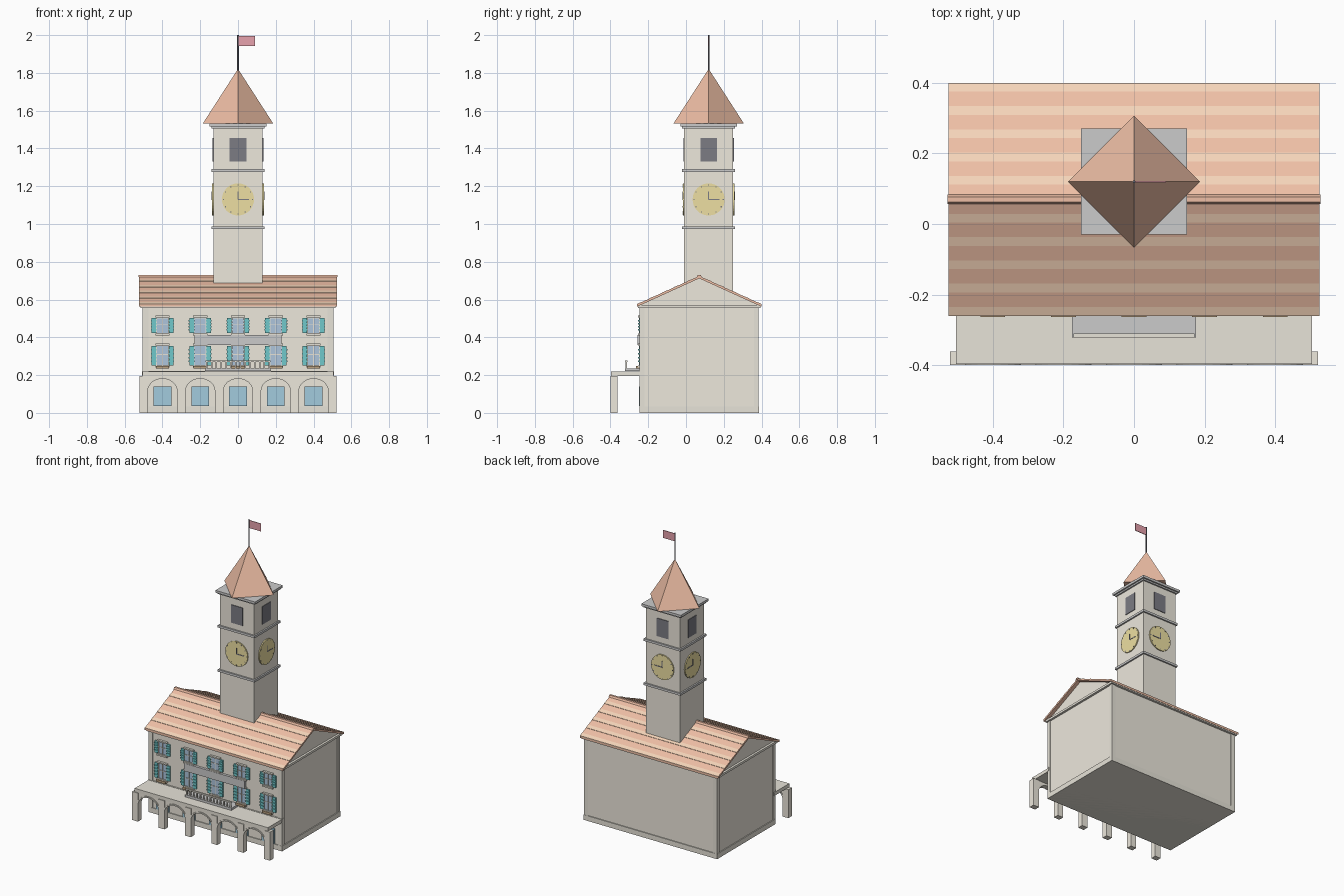
import bpy, bmesh, math
from mathutils import Matrix, Vector

if "Cube" in bpy.data.objects:
    bpy.data.objects.remove(bpy.data.objects["Cube"])


def mat(name, r, g, b):
    m = bpy.data.materials.new(name)
    m.diffuse_color = (r, g, b, 1)
    m.use_nodes = True
    m.node_tree.nodes["Principled BSDF"].inputs["Base Color"].default_value = m.diffuse_color
    return m


WALL = mat("plaster", 0.85, 0.81, 0.72)
TRIM = mat("trim", 0.80, 0.77, 0.69)
STONE = mat("pale_stone", 0.78, 0.78, 0.76)
TILE = mat("tile", 0.86, 0.52, 0.38)
TILE2 = mat("light_tile", 0.92, 0.67, 0.49)
GLASS = mat("glass", 0.36, 0.60, 0.73)
PANE = mat("upper_glass", 0.42, 0.56, 0.72)
TEAL = mat("shutter_teal", 0.16, 0.58, 0.60)
GOLD = mat("gold", 0.85, 0.74, 0.36)
DARK = mat("dark", 0.20, 0.20, 0.23)
BROWN = mat("brown", 0.50, 0.36, 0.22)
RED = mat("flag_red", 0.80, 0.36, 0.42)


def finish(name, bm, m):
    bmesh.ops.recalc_face_normals(bm, faces=bm.faces)
    me = bpy.data.meshes.new(name)
    bm.to_mesh(me)
    bm.free()
    ob = bpy.data.objects.new(name, me)
    bpy.context.collection.objects.link(ob)
    me.materials.append(m)
    return ob


def boxes(name, items, m):
    """One object from boxes given as (x0, x1, y0, y1, z0, z1)."""
    bm = bmesh.new()
    for x0, x1, y0, y1, z0, z1 in items:
        M = Matrix.Translation(((x0 + x1) / 2, (y0 + y1) / 2, (z0 + z1) / 2))
        M = M @ Matrix.Diagonal((x1 - x0, y1 - y0, z1 - z0, 1))
        bmesh.ops.create_cube(bm, size=1, matrix=M)
    return finish(name, bm, m)


def prisms(name, profiles, axis, a, b, m):
    """Extrude profiles along x (points are y,z) or along y (points are x,z)."""
    bm = bmesh.new()
    for pts in profiles:
        vs = [bm.verts.new((a, p, q) if axis == 'x' else (p, a, q)) for p, q in pts]
        ext = bmesh.ops.extrude_face_region(bm, geom=[bm.faces.new(vs)], use_keep_orig=True)
        d = Vector((b - a, 0, 0)) if axis == 'x' else Vector((0, b - a, 0))
        bmesh.ops.translate(bm, vec=d, verts=[v for v in ext['geom'] if isinstance(v, bmesh.types.BMVert)])
    return finish(name, bm, m)


def cone(name, r1, r2, h, loc, n, m, rot=Matrix()):
    bm = bmesh.new()
    bmesh.ops.create_cone(bm, cap_ends=True, segments=n, radius1=r1, radius2=r2, depth=h,
                          matrix=Matrix.Translation(loc) @ rot)
    return finish(name, bm, m)


CY = 0.07            # ridge line in y
BAYS = [-0.4, -0.2, 0, 0.2, 0.4]
FRONT = -0.24


def slope(s, t, lift=0.0):
    return (CY + s * 0.33 * t, 0.725 - 0.15 * t + lift)


# main block with gables, plinth, cornice and corner strips
prisms("main_block", [[(FRONT, 0), (0.38, 0), (0.38, 0.572), (CY, 0.713), (FRONT, 0.572)]],
       'x', -0.5, 0.5, WALL)
boxes("plinth", [(-0.506, 0.506, FRONT - 0.006, 0.386, 0, 0.035)], TRIM)
boxes("cornice", [(-0.515, 0.515, FRONT - 0.015, 0.395, 0.556, 0.571)], TRIM)
boxes("corner_strips", [(min(s * 0.475, s * 0.505), max(s * 0.475, s * 0.505), y, y + 0.025, 0.03, 0.56)
                        for s in (-1, 1) for y in (FRONT - 0.005, 0.36)], TRIM)
boxes("string_course", [(-0.508, 0.508, FRONT - 0.008, FRONT + 0.01, 0.198, 0.222)], TRIM)

# roof slabs, banded tile courses and ridge cap
slabs, bands = [], []
for s in (-1, 1):
    slabs.append([slope(s, 0), slope(s, 1), slope(s, 1, -0.013), slope(s, 0, -0.013)])
    for i in range(5):
        t1 = 1 - i * 0.2
        t0 = t1 - 0.075
        bands.append([slope(s, t0, -0.002), slope(s, t0, 0.001), slope(s, t1, 0.002), slope(s, t1, -0.002)])
prisms("roof", slabs, 'x', -0.525, 0.525, TILE)
prisms("tile_courses", bands, 'x', -0.525, 0.525, TILE2)
prisms("ridge_cap", [[(CY - 0.013, 0.719), (CY + 0.013, 0.719), (CY + 0.007, 0.731), (CY - 0.007, 0.731)]],
       'x', -0.528, 0.528, TILE)

# arcade: piers, arched wall, arch rings, deck
piers = [-0.5, -0.3, -0.1, 0.1, 0.3, 0.5]
boxes("arcade_piers", [(x - 0.022, x + 0.022, -0.4, -0.362, 0, 0.195) for x in piers], WALL)


def arc(c, rx, rz):
    return [(c - rx * math.cos(math.pi * i / 12), 0.115 + rz * math.sin(math.pi * i / 12)) for i in range(13)]


walls = [[(c - 0.08, 0.198)] + arc(c, 0.078, 0.066)[::1] + [(c + 0.08, 0.198)] for c in BAYS]
prisms("arch_walls", walls, 'y', -0.394, -0.366, WALL)
rings = [arc(c, 0.078, 0.066) + arc(c, 0.086, 0.075)[::-1] for c in BAYS]
prisms("arch_rings", rings, 'y', -0.402 + 0.002, -0.362, TRIM)
boxes("arcade_deck", [(-0.505, 0.505, -0.397, FRONT + 0.01, 0.196, 0.22)], TRIM)

# ground floor glazing
boxes("shop_windows", [(c - 0.047, c + 0.047, FRONT - 0.008, FRONT + 0.01, 0.036, 0.14) for c in BAYS], GLASS)

# upper windows with frames, shutters, lintels and sills
F = FRONT
glass, frame, shut, heads, sills = [], [], [], [], []
for c in BAYS:
    for z0, z1 in ((0.252, 0.355), (0.422, 0.503)):
        zm = z0 + (z1 - z0) * 0.55
        glass.append((c - 0.03, c + 0.03, F - 0.004, F + 0.01, z0, z1))
        for x in (-0.031, 0, 0.031):
            frame.append((c + x - 0.002, c + x + 0.002, F - 0.008, F, z0, z1))
        for z in (z0, zm, z1):
            frame.append((c - 0.03, c + 0.03, F - 0.007, F, z - 0.002, z + 0.002))
        for s in (-1, 1):
            a, b = sorted((c + s * 0.034, c + s * 0.058))
            shut.append((a, b, F - 0.009, F, z0, z1))
            for k in range(4):
                z = z0 + (z1 - z0) * (0.16 + 0.2 * k)
                shut.append((a - 0.003, b + 0.003, F - 0.013, F - 0.005, z, z + 0.008))
        heads.append((c - 0.038, c + 0.038, F - 0.015, F, z1 + 0.003, z1 + 0.012))
        sills.append((c - 0.038, c + 0.038, F - 0.015, F, z0 - 0.012, z0 - 0.002))
boxes("window_panes", glass, PANE)
boxes("window_frames", frame, TRIM)
boxes("shutters", shut, TEAL)
boxes("window_heads", heads, TRIM)
boxes("window_sills", sills, TRIM)
boxes("flower_boxes", [(c - 0.035, c + 0.035, F - 0.024, F, 0.234, 0.249) for c in BAYS], BROWN)
boxes("blank_sign_panel", [(-0.23, 0.23, F - 0.017, F, 0.36, 0.412)], STONE)

# balcony with balustrade
boxes("balcony_floor", [(-0.175, 0.175, -0.322, F, 0.221, 0.236)], STONE)
boxes("balcony_rail", [(-0.172, 0.172, -0.322, -0.31, 0.27, 0.278)]
      + [(x - 0.004, x + 0.004, -0.32, -0.312, 0.235, 0.272) for x in [-0.165 + i * 0.0254 for i in range(14)]], TRIM)

# tower shaft, bands and cap slab
TY, H = 0.12, 0.13
boxes("tower_shaft", [(-H, H, TY - H, TY + H, 0.5, 1.52)], WALL)
boxes("tower_bands", [(-r, r, TY - r, TY + r, a, b) for r, a, b in
                      ((0.14, 0.973, 0.988), (0.14, 1.276, 1.291))], STONE)
boxes("tower_cap", [(-0.14, 0.14, TY - 0.14, TY + 0.14, 1.505, 1.52),
                    (-0.15, 0.15, TY - 0.15, TY + 0.15, 1.515, 1.531)], STONE)

# belfry openings and clocks on all four faces
openings, marks = [], []


def on_face(axis, s, u0, u1, z0, z1, d0, d1):
    a, b = sorted((s * (H + d0), s * (H + d1)))
    if axis == 'x':
        return (a, b, TY + u0, TY + u1, z0, z1)
    return (u0, u1, TY + a, TY + b, z0, z1)


CZ = 1.13
for axis in 'xy':
    for s in (-1, 1):
        openings.append(on_face(axis, s, -0.044, 0.044, 1.332, 1.455, -0.01, 0.004))
        marks.append(on_face(axis, s, -0.003, 0.003, CZ, CZ + 0.042, 0, 0.009))
        marks.append(on_face(axis, s, 0, 0.058, CZ - 0.003, CZ + 0.003, 0, 0.009))
        for k in range(12):
            u, z = 0.077 * math.cos(k * math.pi / 6), CZ + 0.077 * math.sin(k * math.pi / 6)
            marks.append(on_face(axis, s, u - 0.003, u + 0.003, z - 0.003, z + 0.003, 0, 0.008))
        rot = Matrix.Rotation(math.pi / 2, 4, 'Y' if axis == 'x' else 'X')
        off = s * (H + 0.001)
        loc = (off, TY, CZ) if axis == 'x' else (0, TY + off, CZ)
        cone("clock_face", 0.085, 0.085, 0.012, loc, 32, GOLD, rot)
boxes("belfry_openings", openings, DARK)
boxes("clock_hands_and_ticks", marks, DARK)

# spire turned 45 degrees to the tower, pole and flag
cone("spire", 0.187, 0, 0.29, (0, TY, 1.676), 4, TILE)
cone("flag_pole", 0.004, 0.004, 0.2, (0, TY, 1.9), 8, DARK)
boxes("flag", [(0.002, 0.09, TY - 0.002, TY + 0.002, 1.942, 1.995)], RED)
